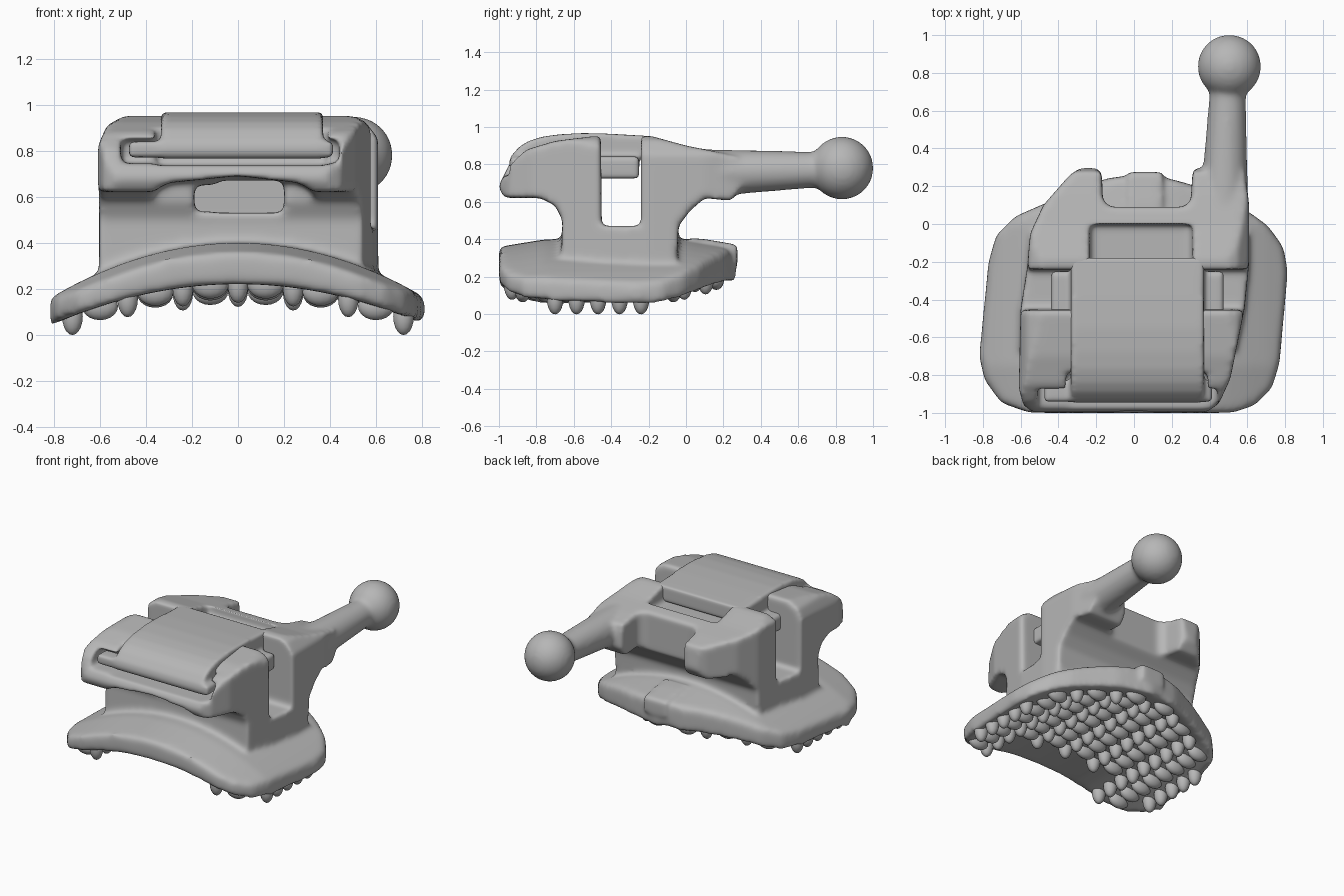
import bpy, bmesh
from mathutils import Matrix, Vector

cube = bpy.data.objects.get("Cube")
if cube:
    bpy.data.objects.remove(cube, do_unlink=True)

metal = bpy.data.materials.new("satin_grey_metal")
metal.use_nodes = True
GREY = (0.47, 0.47, 0.47, 1)
metal.diffuse_color = GREY
metal.node_tree.nodes["Principled BSDF"].inputs["Base Color"].default_value = GREY


def finish(bm, name):
    bmesh.ops.recalc_face_normals(bm, faces=bm.faces)
    me = bpy.data.meshes.new(name)
    bm.to_mesh(me)
    bm.free()
    obj = bpy.data.objects.new(name, me)
    bpy.context.scene.collection.objects.link(obj)
    return obj


def prism(name, pts, axis, lo, hi):
    """Extrude a 2D outline along x (y,z points), y (x,z points) or z (x,y points)."""
    place = {"x": lambda a, b, t: (t, a, b),
             "y": lambda a, b, t: (a, t, b),
             "z": lambda a, b, t: (a, b, t)}[axis]
    bm = bmesh.new()
    ends = [[bm.verts.new(place(a, b, t)) for a, b in pts] for t in (lo, hi)]
    for ring in ends:
        bm.faces.new(ring)
    n = len(pts)
    for i in range(n):
        j = (i + 1) % n
        bm.faces.new((ends[0][i], ends[0][j], ends[1][j], ends[1][i]))
    return finish(bm, name)


def box(name, x, y, z):
    return prism(name, [(x[0], y[0]), (x[1], y[0]), (x[1], y[1]), (x[0], y[1])], "z", *z)


def bake(obj):
    dg = bpy.context.evaluated_depsgraph_get()
    me = bpy.data.meshes.new_from_object(obj.evaluated_get(dg))
    obj.modifiers.clear()
    obj.data = me


def combine(obj, op, *others):
    for other in others:
        mod = obj.modifiers.new(op, "BOOLEAN")
        mod.operation, mod.solver, mod.object = op, "EXACT", other
        bake(obj)
        bpy.data.objects.remove(other, do_unlink=True)


def soften(obj, voxel, repeats):
    rm = obj.modifiers.new("remesh", "REMESH")
    rm.mode, rm.voxel_size = "VOXEL", voxel
    sm = obj.modifiers.new("smooth", "SMOOTH")
    sm.factor, sm.iterations = 0.5, repeats
    bake(obj)


def dress(obj):
    obj.data.materials.clear()
    obj.data.materials.append(metal)
    obj.data.shade_smooth()


def pad_top(x):
    return 0.4 - 0.36 * x * x


def pad_bottom(x):
    return 0.22 - 0.27 * x * x


def back_drop(y):
    return 0.17 * max(0, y)


# Arched bonding pad: arch section trimmed by its plan outline
xs = [-0.9 + 0.1 * i for i in range(19)]
arch = [(x, pad_top(x)) for x in xs] + [(x, pad_bottom(x)) for x in reversed(xs)]
pad = prism("pad", arch, "y", -1.2, 0.5)
plan = [(-.55, -1), (.52, -1), (.64, -.96), (.73, -.87), (.77, -.74), (.815, -.25),
        (.79, -.12), (.71, -.01), (.6, .07), (.3, .21), (.07, .27), (-.15, .24),
        (-.4, .14), (-.63, .04), (-.73, -.06), (-.77, -.2), (-.82, -.7),
        (-.79, -.83), (-.7, -.95)]
combine(pad, "INTERSECT", prism("pad_plan", plan, "z", -1, 1))
soften(pad, 0.022, 4)
# The pad slopes down at the back, and its top rolls off at the front
for v in pad.data.vertices:
    front = max(0, -0.75 - v.co.y) if v.normal.z > 0.2 else 0
    v.co.z -= back_drop(v.co.y) + 0.16 * front

# Body: side, plan and front outlines intersected
side = [(-.67, .235), (-.66, .5), (-.7, .58), (-.78, .62), (-.97, .62), (-1.005, .68),
        (-.94, .81), (-.85, .88), (-.7, .925), (-.455, .955), (-.45, .47), (-.24, .47),
        (-.24, .945), (-.2, .955), (0, .9), (.15, .87), (.28, .84), (.3, .68),
        (.24, .605), (.1, .62), (.02, .55), (-.04, .47), (-.05, .235)]
body = prism("bracket_body", side, "x", -0.8, 0.8)
plan = [(-.53, -1), (.38, -1), (.45, -.95), (.51, -.82), (.585, -.45), (.61, -.2), (.61, .1),
        (.58, .33), (.36, .33), (.31, .28), (.3, .12), (.26, .09), (-.13, .09),
        (-.165, .13), (-.17, .27), (-.2, .3), (-.28, .3), (-.34, .26),
        (-.48, .1), (-.55, -.05), (-.565, -.23), (-.6, -.45), (-.61, -.87), (-.585, -.96)]
front = [(-.61, .1), (-.61, .82), (-.57, .91), (-.48, .96), (0, 1), (.45, .97),
         (.55, .93), (.62, .84), (.63, .1)]
combine(body, "INTERSECT", prism("body_plan", plan, "z", -1, 2),
        prism("body_front", front, "y", -2, 2))

# Recesses: door seat, door mouth, ear slot, lip arch, and window into the wire slot
lip = [(-.38, .56), (-.36, .63), (-.3, .66), (0, .69), (.26, .66), (.32, .63), (.34, .56)]
combine(body, "DIFFERENCE",
        box("door_seat", (-.235, .31), (-.35, 0), (.83, 1.2)),
        box("door_mouth", (-.36, .39), (-1.2, -.78), (.735, 1.2)),
        box("ear_slot", (-.51, .44), (-1.2, -.82), (.745, .85)),
        prism("lip_arch", lip, "y", -1.2, -.7),
        box("window", (-.1, .2), (-1.1, -.3), (.53, .67)),
        box("window_side", (-.19, .02), (-1.05, -.4), (.535, .65)))

# Hook arm with ball end
bm = bmesh.new()
a, b = Vector((.475, .05, .752)), Vector((.498, .75, .773))
d = b - a
bmesh.ops.create_cone(bm, cap_ends=True, segments=32, radius1=.13, radius2=.093,
                      depth=d.length,
                      matrix=Matrix.Translation((a + b) / 2) @ d.to_track_quat("Z", "Y").to_matrix().to_4x4())
arm = finish(bm, "arm")
bm = bmesh.new()
bmesh.ops.create_uvsphere(bm, u_segments=40, v_segments=24, radius=.168,
                          matrix=Matrix.Translation((.505, .834, .78)))
ball = finish(bm, "ball")

# Sloped locating tab at the back of the pad
tab_side = [(.03, .28), (.03, .405), (.1, .4), (.275, .37), (.275, .26)]
combine(body, "UNION", arm, ball, prism("pad_tab", tab_side, "x", -.03, .15), pad)
soften(body, 0.015, 12)
dress(body)

# Sliding door with rolled front lip, side ears and cross bar
door_side = [(-.18, .95), (-.18, .835), (-.72, .83), (-.84, .77), (-.92, .765),
             (-.95, .80), (-.93, .85), (-.89, .895), (-.84, .925), (-.77, .947),
             (-.68, .96), (-.55, .967), (-.4, .963)]
door = prism("sliding_door", door_side, "x", -.335, .37)
combine(door, "UNION",
        box("door_ears", (-.475, .415), (-.94, -.83), (.77, .84)),
        box("cross_bar", (-.44, .475), (-.5, -.25), (.725, .843)))
soften(door, 0.013, 10)
dress(door)

# Retention knobs and scales under the pad, leaving a bare strip at the front centre
bm = bmesh.new()
for i in range(-6, 7):
    x = i * 0.12
    knob = i % 2 == 0
    size = (.046, .044, .082) if knob else (.08, .043, .06)
    for j in range(11):
        y = -0.93 + j * 0.115 + (0 if knob else 0.057)
        front_limit = -0.72 if abs(x) < 0.45 else -0.95 + 0.8 * max(0, abs(x) - 0.55)
        back_limit = 0.19 - 0.5 * max(0, abs(x) - 0.2) - 0.8 * max(0, abs(x) - 0.65)
        if front_limit < y < back_limit:
            m = Matrix.Translation((x, y, pad_bottom(x) - back_drop(y))) @ Matrix.Diagonal((*size, 1))
            bmesh.ops.create_uvsphere(bm, u_segments=14, v_segments=10, radius=1, matrix=m)
dress(finish(bm, "retention_knobs"))
